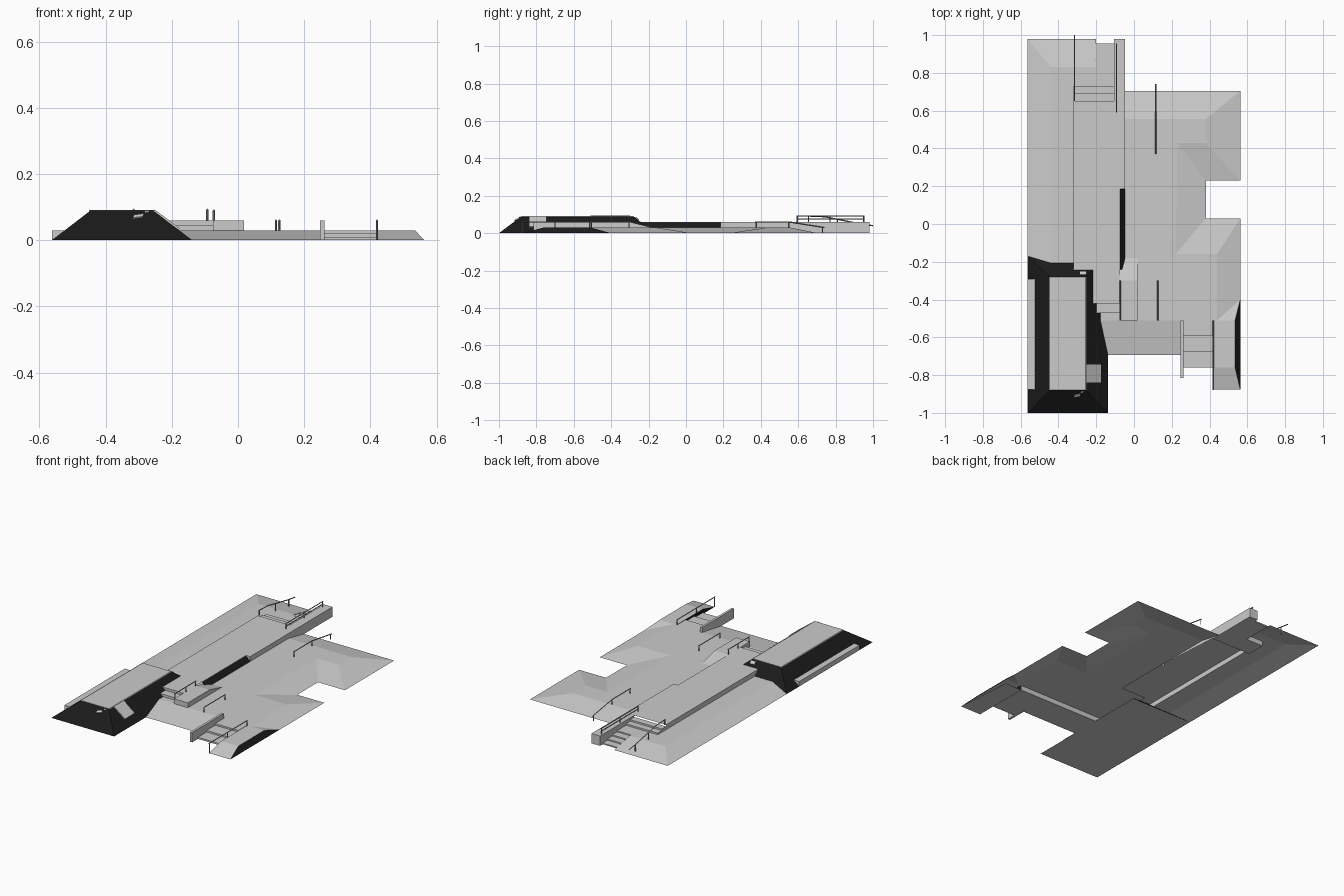
import bpy
from mathutils import Vector

old = bpy.data.objects.get("Cube")
if old:
    bpy.data.objects.remove(old, do_unlink=True)


def material(name, value):
    m = bpy.data.materials.new(name)
    m.use_nodes = True
    col = (value, value, value, 1)
    m.diffuse_color = col
    m.node_tree.nodes["Principled BSDF"].inputs["Base Color"].default_value = col
    return m


concrete = material("concrete grey", 0.6)
asphalt = material("asphalt black", 0.011)
steel = material("rail steel", 0.3)

LOW, HIGH, TOP = 0.03, 0.06, 0.09


def mesh(name, verts, faces, mat):
    me = bpy.data.meshes.new(name)
    me.from_pydata(verts, [], faces)
    me.materials.append(mat)
    ob = bpy.data.objects.new(name, me)
    bpy.context.collection.objects.link(ob)
    return ob


def sheet(name, polys, mat=concrete):
    """Separate flat polygons as one open surface."""
    verts, faces = [], []
    for poly in polys:
        faces.append(range(len(verts), len(verts) + len(poly)))
        verts += poly
    return mesh(name, verts, faces, mat)


def flat(z, *pts):
    return [(x, y, z) for x, y in pts]


def block(name, lower, upper, mat=concrete):
    """Closed block between two matching four-point rings."""
    sides = [(i, (i + 1) % 4, (i + 1) % 4 + 4, i + 4) for i in range(4)]
    return mesh(name, lower + upper, [(3, 2, 1, 0), (4, 5, 6, 7)] + sides, mat)


def ring(x0, x1, y0, y1, z):
    return flat(z, (x0, y0), (x1, y0), (x1, y1), (x0, y1))


def box(name, x0, x1, y0, y1, z0, z1):
    return block(name, ring(x0, x1, y0, y1, z0), ring(x0, x1, y0, y1, z1))


def prism(name, x0, x1, profile):
    """Closed block from a side profile of (y, z) points."""
    n = len(profile)
    verts = [(x, y, z) for x in (x0, x1) for y, z in profile]
    faces = [range(n)[::-1], range(n, 2 * n)]
    faces += [(i, (i + 1) % n, (i + 1) % n + n, i + n) for i in range(n)]
    return mesh(name, verts, faces, concrete)


def stairs(name, x0, x1, y0, y1, z0, z1, count):
    """Steps falling from z0 at y0 to z1 at y1."""
    profile = [(y0, 0)]
    dy, dz = (y1 - y0) / count, (z0 - z1) / count
    for i in range(count):
        z = z0 - dz * (i + 1) + (dz if z1 == 0 else 0)
        profile += [(y0 + dy * i, z), (y0 + dy * (i + 1), z)]
    profile.append((y1, 0))
    return prism(name, x0, x1, profile)


def rail(name, paths, mat=steel, radius=0.0035):
    cu = bpy.data.curves.new(name, "CURVE")
    cu.dimensions = "3D"
    cu.bevel_depth = radius
    cu.bevel_resolution = 0
    cu.use_fill_caps = True
    for path in paths:
        sp = cu.splines.new("POLY")
        sp.points.add(len(path) - 1)
        for p, co in zip(sp.points, path):
            p.co = (*co, 1)
        sp.use_smooth = False
    cu.materials.append(mat)
    ob = bpy.data.objects.new(name, cu)
    bpy.context.collection.objects.link(ob)
    return ob


def post_rail(name, x, bar, posts):
    """Bar of (y, z) points with posts of (y, foot, head)."""
    rail(name, [[(x, y, z) for y, z in bar]]
         + [[(x, y, a), (x, y, b)] for y, a, b in posts])


# Lower plaza: flat floor with its notch, then the banks around it
EDGE, SIDE = -0.047, 0.5625
sheet("plaza_floor", [
    flat(LOW, (EDGE, 0.43), (0.23, 0.43), (0.38, 0.43), (0.38, 0.555), (EDGE, 0.555)),
    flat(LOW, (EDGE, -0.16), (0.22, -0.16), (0.23, 0.43), (EDGE, 0.43)),
    flat(LOW, (-0.22, -0.51), (0.44, -0.51), (0.44, -0.16), (-0.22, -0.16)),
])
sheet("plaza_banks", [
    [(EDGE, 0.555, LOW), (0.38, 0.555, LOW), (SIDE, 0.705, 0), (EDGE, 0.705, 0)],
    [(0.38, 0.555, LOW), (0.38, 0.43, LOW), (SIDE, 0.23, 0), (SIDE, 0.705, 0)],
    [(0.23, 0.43, LOW), (0.38, 0.23, 0), (SIDE, 0.23, 0), (0.38, 0.43, LOW)],
    [(0.22, -0.16, LOW), (0.38, 0.03, 0), (0.38, 0.23, 0), (0.23, 0.43, LOW)],
    [(0.22, -0.16, LOW), (0.44, -0.16, LOW), (SIDE, 0.03, 0), (0.38, 0.03, 0)],
    [(0.44, -0.16, LOW), (0.44, -0.51, LOW), (SIDE, -0.40, 0), (SIDE, 0.03, 0)],
    [(0.44, -0.51, LOW), (0.535, -0.51, LOW), (SIDE, -0.40, 0)],
])
prism("front_bank", -0.18, 0.25, [(-0.51, 0), (-0.51, LOW), (-0.693, 0)])

# Front stairs with a side wall and the corner platform
stairs("front_stairs", 0.25, 0.418, -0.51, -0.76, LOW, 0, 3)
box("front_stair_wall", 0.247, 0.261, -0.815, -0.51, 0, HIGH)
sheet("corner_platform", [
    flat(LOW, (0.42, -0.76), (0.535, -0.76), (0.535, -0.51), (0.42, -0.51)),
    [(0.42, -0.877, 0), (SIDE, -0.877, 0), (0.535, -0.76, LOW), (0.42, -0.76, LOW)],
    flat(0, (0.42, -0.877), (0.42, -0.51), (0.535, -0.51), (SIDE, -0.877)),
])
sheet("corner_black_sides", [
    [(SIDE, -0.877, 0), (SIDE, -0.40, 0), (0.535, -0.51, LOW), (0.535, -0.76, LOW)],
    [(0.42, -0.877, 0), (0.42, -0.76, LOW), (0.42, -0.51, LOW), (0.42, -0.51, 0)],
], asphalt)

# Upper deck and its side walls, with a dark sloped bank let into the edge
SLOT = -0.075
sheet("upper_deck", [
    flat(HIGH, (-0.32, -0.42), (SLOT, -0.42), (SLOT, 0.185), (-0.32, 0.185)),
    flat(HIGH, (-0.32, 0.185), (EDGE, 0.185), (EDGE, 0.65), (-0.32, 0.65)),
    [(-0.32, -0.25, LOW), (-0.32, -0.25, HIGH), (-0.32, 0.65, HIGH), (-0.32, 0.65, LOW)],
    [(EDGE, 0.185, LOW), (EDGE, 0.705, 0), (EDGE, 0.705, HIGH), (EDGE, 0.185, HIGH)],
    [(SLOT, 0.185, LOW), (EDGE, 0.185, LOW), (EDGE, 0.185, HIGH), (SLOT, 0.185, HIGH)],
    [(-0.22, -0.42, LOW), (SLOT, -0.42, LOW), (SLOT, -0.42, HIGH), (-0.22, -0.42, HIGH)],
])
sheet("deck_black_bank", [
    [(EDGE, -0.24, LOW), (EDGE, 0.185, LOW), (SLOT, 0.185, 0.057), (SLOT, -0.24, 0.057)],
], asphalt)
sheet("deck_bank_lip", [
    [(SLOT, -0.24, 0.057), (SLOT, 0.185, 0.057), (SLOT, 0.185, HIGH), (SLOT, -0.24, HIGH)],
])

# Left terrace with sloping outer and back banks
sheet("left_terrace", [
    flat(LOW, (-0.44, -0.25), (-0.32, -0.25), (-0.32, 0.83), (-0.44, 0.83)),
    flat(LOW, (-0.32, 0.74), (-0.20, 0.74), (-0.20, 0.83), (-0.32, 0.83)),
    [(-SIDE, -0.25, 0), (-0.44, -0.25, LOW), (-0.44, 0.83, LOW), (-SIDE, 0.98, 0)],
    [(-SIDE, 0.98, 0), (-0.44, 0.83, LOW), (-0.20, 0.83, LOW), (-0.20, 0.98, 0)],
    [(-0.20, 0.98, 0), (-0.20, 0.83, LOW), (-0.20, 0.83, 0)],
])

# Back stairs in two flights beside a ledge
stairs("back_stairs_upper", -0.32, -0.105, 0.65, 0.77, HIGH, LOW, 3)
stairs("back_stairs_lower", -0.20, -0.105, 0.77, 0.955, LOW, 0, 4)
box("back_ledge", -0.105, EDGE, 0.65, 0.98, 0, HIGH)

# Raised pad with a sloped back, and the step beside it
prism("raised_pad", SLOT, 0.018,
      [(-0.51, LOW), (-0.51, HIGH), (-0.30, HIGH), (-0.18, LOW)])
box("pad_step", -0.22, SLOT, -0.47, -0.42, LOW, 0.045)

# Black mound with a pale cap and underside, coping and small pads
mound = block("mound", ring(-SIDE, -0.138, -1.0, -0.17, 0),
              ring(-0.445, -0.257, -0.88, -0.28, TOP), asphalt)
mound.data.materials.append(concrete)
for face in mound.data.polygons:
    if face.normal.z < -0.9:
        face.material_index = 1
box("mound_cap", -0.45, -0.253, -0.88, -0.28, TOP - 0.003, TOP + 0.002)
for side, x in (("left", -0.255), ("right", -0.448)):
    rail("mound_coping_" + side, [[(x, -0.88, TOP), (x, -0.28, TOP)]], concrete, 0.003)
box("mound_side_ledge", -SIDE, -0.525, -0.875, -0.29, 0, LOW)


def slope_plate(name, corners, lift):
    upper = [tuple(Vector(c) + Vector(lift)) for c in corners]
    block(name, corners, upper)


slope_plate("mound_side_pad", [(-0.255, -0.84, 0.086), (-0.18, -0.84, LOW),
                               (-0.18, -0.745, LOW), (-0.255, -0.745, 0.086)], (0.004, 0, 0.006))
slope_plate("mound_front_pad", [(-0.318, -0.915, 0.064), (-0.288, -0.909, 0.068),
                                (-0.284, -0.897, 0.077), (-0.314, -0.903, 0.073)], (0, -0.003, 0.004))
slope_plate("mound_front_small_pad", [(-0.283, -0.892, 0.081), (-0.27, -0.89, 0.082),
                                      (-0.268, -0.884, 0.087), (-0.281, -0.886, 0.085)],
            (0, -0.003, 0.004))
slope_plate("mound_back_pad", [(-0.285, -0.255, 0.07), (-0.285, -0.27, 0.082),
                               (-0.255, -0.27, 0.082), (-0.255, -0.255, 0.07)], (0, 0.003, 0.004))

# Handrails and grind rails
post_rail("front_stair_rail", 0.42, [(-0.88, HIGH), (-0.51, HIGH)],
          [(-0.875, 0, HIGH), (-0.70, LOW, HIGH), (-0.515, LOW, HIGH)])
post_rail("pad_rail", -0.073, [(-0.51, TOP), (-0.30, TOP)],
          [(y, HIGH, TOP) for y in (-0.505, -0.40, -0.305)])
post_rail("plaza_rail", 0.125, [(-0.51, HIGH), (-0.30, HIGH)],
          [(y, LOW, HIGH) for y in (-0.505, -0.305)])
post_rail("back_bank_rail", 0.115, [(0.37, HIGH), (0.55, HIGH), (0.74, LOW)],
          [(0.375, LOW, HIGH), (0.55, LOW, HIGH), (0.73, 0, LOW)])
post_rail("back_ledge_rail", -0.093, [(0.59, 0.092), (0.955, 0.092)],
          [(y, HIGH, 0.092) for y in (0.595, 0.77, 0.95)])
post_rail("back_ledge_rail_lower", -0.093, [(0.59, 0.076), (0.955, 0.076)], [])
post_rail("terrace_rail", -0.315, [(0.65, 0.092), (0.74, 0.088), (0.93, 0.05), (1.0, 0.04)],
          [(0.655, HIGH, 0.092), (0.81, LOW, 0.075), (0.94, 0, 0.048)])
